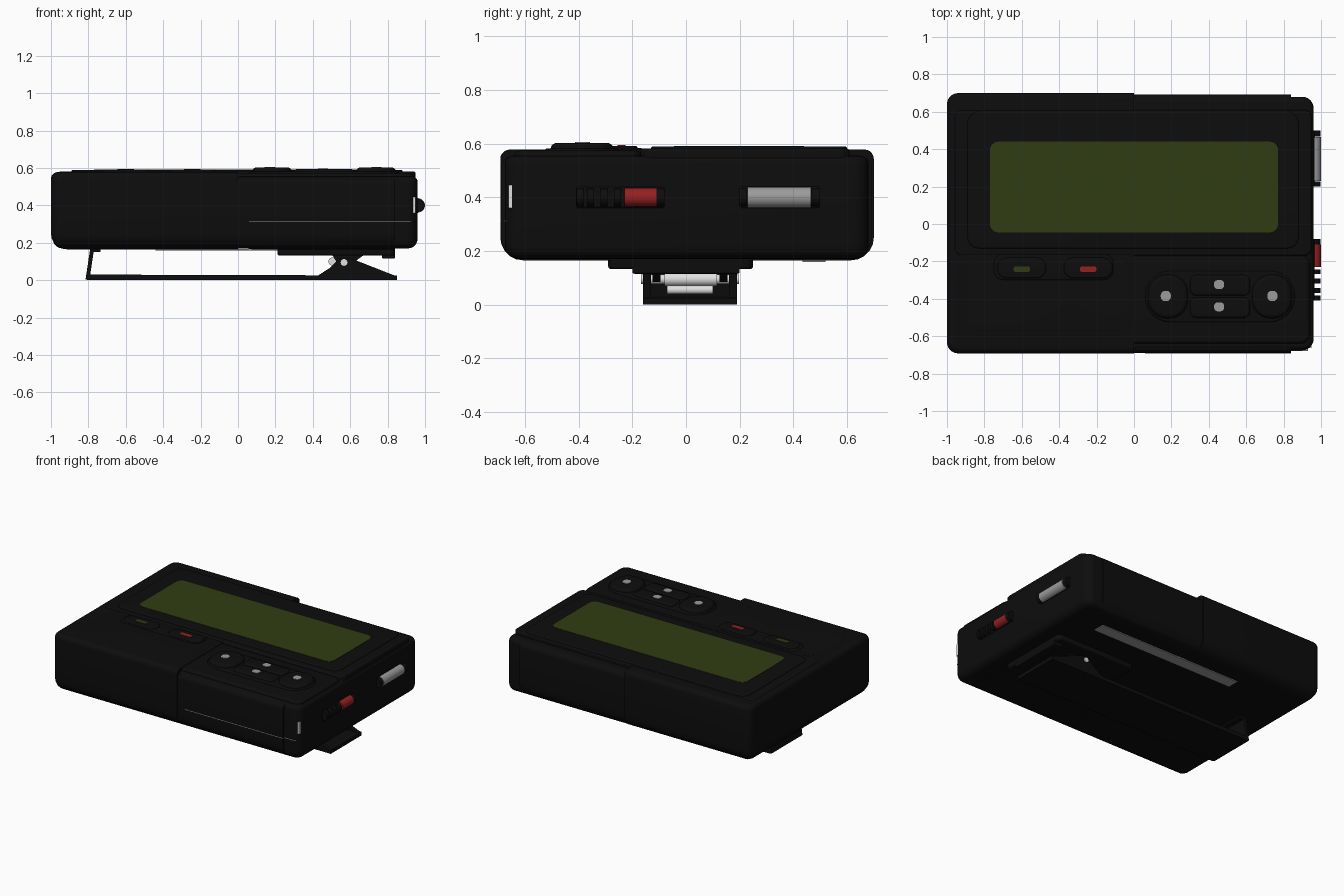
import bpy, bmesh, math
from mathutils import Matrix

cube = bpy.data.objects.get("Cube")
if cube:
    bpy.data.objects.remove(cube, do_unlink=True)


def material(name, rgb):
    m = bpy.data.materials.new(name)
    m.use_nodes = True
    m.diffuse_color = (*rgb, 1)
    m.node_tree.nodes["Principled BSDF"].inputs["Base Color"].default_value = (*rgb, 1)
    return m


BLACK = material("black plastic", (0.004, 0.004, 0.004))
GREEN = material("olive screen", (0.03, 0.045, 0.006))
RED = material("red", (0.3, 0.015, 0.015))
GREY = material("light grey", (0.33, 0.33, 0.33))
METAL = material("bright metal", (0.75, 0.75, 0.75))


def finish(name, bm, mat):
    bmesh.ops.remove_doubles(bm, verts=bm.verts, dist=0.0002)
    bmesh.ops.recalc_face_normals(bm, faces=bm.faces)
    me = bpy.data.meshes.new(name)
    bm.to_mesh(me)
    bm.free()
    me.materials.append(mat)
    me.shade_smooth()
    me.set_sharp_from_angle(angle=math.radians(35))
    ob = bpy.data.objects.new(name, me)
    bpy.context.collection.objects.link(ob)
    return ob


def edge_levels(z0, z1, rb, rt, n=5):
    """Heights and insets for rounded lower and upper rims."""
    quarter = [math.pi / 2 * i / n for i in range(n + 1)]
    low = [(z0 + rb * (1 - math.cos(a)), rb * (1 - math.sin(a))) for a in quarter]
    high = [(z1 - rt * (1 - math.sin(a)), rt * (1 - math.cos(a))) for a in quarter]
    return low + high


def slab(name, xs, ys, zs, mat=BLACK, r=0.0, rb=0.0, rt=0.0, r_right=None, n=6):
    """Rounded block; r_right = 0 leaves the +x end flat."""
    rr = r if r_right is None else r_right
    flat = r_right == 0
    bm = bmesh.new()
    rings = []
    for z, d in edge_levels(zs[0], zs[1], rb, rt):
        x0, x1 = xs[0] + d, xs[1] - (0 if flat else d)
        y0, y1 = ys[0] + d, ys[1] - d
        ring = []
        corners = ((x1, y1, -1, -1, rr), (x0, y1, 1, -1, r), (x0, y0, 1, 1, r), (x1, y0, -1, 1, rr))
        for q, (cx, cy, sx, sy, rad) in enumerate(corners):
            rad = max(rad - d, 0)
            for i in range(n + 1):
                a = math.pi / 2 * (q + i / n)
                ring.append(bm.verts.new((cx + rad * (sx + math.cos(a)),
                                          cy + rad * (sy + math.sin(a)), z)))
        rings.append(ring)
    for a, b in zip(rings, rings[1:]):
        for i in range(len(a)):
            j = (i + 1) % len(a)
            bm.faces.new((a[i], a[j], b[j], b[i]))
    bm.faces.new(rings[0])
    bm.faces.new(rings[-1])
    return finish(name, bm, mat)


def rod(name, x, z, y0, y1, radius, mat, sides=20):
    bm = bmesh.new()
    bmesh.ops.create_cone(bm, cap_ends=True, segments=sides, radius1=radius, radius2=radius,
                          depth=y1 - y0, matrix=Matrix.Translation((x, (y0 + y1) / 2, z))
                          @ Matrix.Rotation(math.pi / 2, 4, 'X'))
    return finish(name, bm, mat)


def extrude_y(name, outline, y0, y1, mat=BLACK):
    bm = bmesh.new()
    face = bm.faces.new([bm.verts.new((x, y0, z)) for x, z in outline])
    out = bmesh.ops.extrude_face_region(bm, geom=[face])
    for v in out["geom"]:
        if isinstance(v, bmesh.types.BMVert):
            v.co.y = y1
    return finish(name, bm, mat)


# Case: core, left shell with higher rim, right side shell
slab("case_core", (-0.99, 0.96), (-0.675, 0.68), (0.17, 0.555), r=0.06, rb=0.05, rt=0.03)
slab("left_shell", (-1.0, 0.0), (-0.692, 0.7), (0.165, 0.578), r=0.06, rb=0.085, rt=0.035, r_right=0)
slab("right_shell", (-0.01, 0.84), (-0.69, 0.692), (0.165, 0.55), rb=0.085, rt=0.035, r_right=0)

# Top panels
slab("display_panel", (-0.96, 0.95), (-0.17, 0.61), (0.5, 0.582), r=0.04, rt=0.012)
slab("display_bezel", (-0.89, 0.88), (-0.13, 0.6), (0.55, 0.59), r=0.06, rt=0.008)
slab("screen", (-0.77, 0.77), (-0.045, 0.44), (0.585, 0.592), GREEN, r=0.045)
slab("control_panel", (-0.95, 0.94), (-0.64, -0.165), (0.5, 0.574), r=0.05, rt=0.02)
slab("lower_left_panel", (-0.89, -0.02), (-0.57, -0.2), (0.55, 0.579), r=0.04, rt=0.004)

# Indicator buttons
slab("indicator_base", (-0.75, -0.11), (-0.3, -0.16), (0.55, 0.584), r=0.05, rt=0.01)
for side, x, mat in (("left", -0.6, GREEN), ("right", -0.245, RED)):
    slab(side + "_indicator_button", (x - 0.13, x + 0.13), (-0.29, -0.18), (0.56, 0.592), r=0.05, rt=0.01)
    slab(side + "_indicator", (x - 0.045, x + 0.045), (-0.256, -0.226), (0.587, 0.595), mat, r=0.013)

# Keypad: surround, end buttons and centre buttons with direction marks
slab("keypad_surround", (0.06, 0.86), (-0.525, -0.25), (0.55, 0.582), r=0.135, rt=0.008)
for side, x0, x1, mark in (("left", 0.075, 0.29, 0.17), ("right", 0.63, 0.845, 0.74)):
    slab(side + "_button", (x0, x1), (-0.505, -0.27), (0.56, 0.603), r=0.1, rt=0.025)
    slab(side + "_button_mark", (mark - 0.027, mark + 0.027), (-0.413, -0.357), (0.599, 0.606), GREY, r=0.024)
for side, y in (("up", -0.328), ("down", -0.447)):
    slab(side + "_button", (0.3, 0.62), (y - 0.055, y + 0.055), (0.56, 0.594), r=0.03, rt=0.015)
    slab(side + "_button_mark", (0.428, 0.482), (y - 0.02, y + 0.028), (0.59, 0.597), GREY, r=0.02)

# Side controls
slab("wheel_slot", (0.95, 0.968), (0.2, 0.5), (0.36, 0.44), rb=0.01, rt=0.01)
rod("side_wheel", 0.962, 0.4, 0.23, 0.465, 0.038, GREY)
for i, (a, b) in enumerate(((0.2, 0.228), (0.467, 0.5))):
    rod("wheel_holder_%d" % i, 0.965, 0.4, a, b, 0.033, BLACK)
slab("slider_slot", (0.95, 0.966), (-0.41, -0.08), (0.36, 0.44), rb=0.01, rt=0.01)
rod("red_slider", 0.964, 0.4, -0.23, -0.11, 0.035, RED, 12)
rod("slider_end", 0.962, 0.4, -0.11, -0.08, 0.034, BLACK)
for i, y in enumerate((-0.4, -0.36, -0.31, -0.26)):
    rod("slider_rib_%d" % i, 0.964, 0.4, y - 0.008, y + 0.018, 0.034, BLACK, 12)

# Corner contact, battery door seam and underside label
slab("corner_contact", (0.925, 0.95), (-0.662, -0.64), (0.36, 0.445), METAL)
slab("door_seam", (0.06, 0.84), (-0.692, -0.68), (0.31, 0.314), GREY)
slab("door_seam_end", (0.84, 0.93), (-0.678, -0.66), (0.31, 0.314), GREY)
slab("underside_label", (-0.44, 0.7), (0.435, 0.52), (0.159, 0.167), GREY)

# Clip base under the case
slab("clip_base", (0.21, 0.84), (-0.29, 0.25), (0.132, 0.2), r=0.03, rb=0.012)
slab("clip_base_lip", (0.77, 0.84), (-0.2, 0.2), (0.115, 0.14), rb=0.008)
for side, y in (("front", -0.125), ("back", 0.125)):
    extrude_y(side + "_hinge_lug", [(0.5, 0.14), (0.535, 0.085), (0.605, 0.085), (0.68, 0.14)], y, y + 0.03)

# Belt clip: plate with hook, hinge ears, pin and spring
extrude_y("belt_clip", [(-0.815, 0.005), (-0.8, 0.0), (0.85, 0.0), (0.85, 0.025), (-0.79, 0.03),
                        (-0.772, 0.15), (-0.735, 0.152), (-0.735, 0.17), (-0.79, 0.17)], -0.16, 0.19)
for side, y in (("front", -0.16), ("back", 0.16)):
    extrude_y(side + "_clip_ear", [(0.42, 0.02), (0.49, 0.065), (0.545, 0.118), (0.6, 0.118), (0.85, 0.02)],
              y, y + 0.03)
rod("hinge_pin", 0.567, 0.095, -0.168, 0.198, 0.018, METAL)
rod("spring_coil", 0.567, 0.095, -0.08, 0.115, 0.026, METAL)
rod("spring_arm", 0.64, 0.055, -0.07, 0.1, 0.016, METAL)
rod("spring_back_arm", 0.505, 0.1, -0.07, 0.1, 0.022, METAL)
